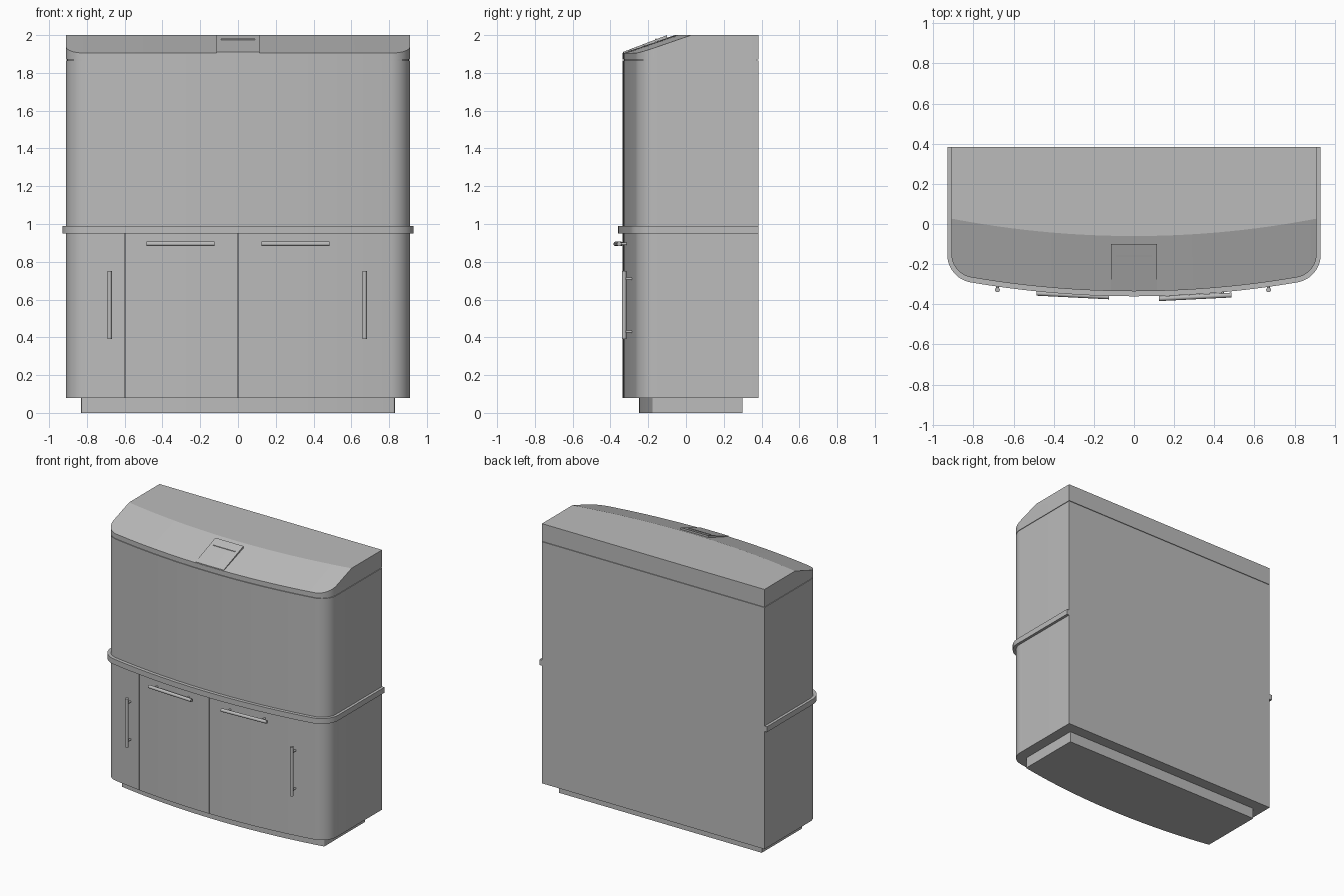
import bpy, bmesh, math
from mathutils import Vector

cube = bpy.data.objects.get("Cube")
if cube:
    bpy.data.objects.remove(cube, do_unlink=True)

GREY = bpy.data.materials.new("cabinet grey")
GREY.use_nodes = True
COLOUR = (0.5, 0.5, 0.5, 1)
GREY.diffuse_color = COLOUR
GREY.node_tree.nodes["Principled BSDF"].inputs["Base Color"].default_value = COLOUR

BOW = 4.8      # radius of the bowed front
BACK = 0.383


def finish(name, bm, angle):
    bmesh.ops.recalc_face_normals(bm, faces=bm.faces)
    mesh = bpy.data.meshes.new(name)
    bm.to_mesh(mesh)
    bm.free()
    mesh.materials.append(GREY)
    obj = bpy.data.objects.new(name, mesh)
    bpy.context.collection.objects.link(obj)
    bpy.ops.object.select_all(action='DESELECT')
    obj.select_set(True)
    bpy.context.view_layer.objects.active = obj
    bpy.ops.object.shade_smooth_by_angle(angle=math.radians(angle))
    return obj


class Plan:
    """Bowed front line with rounded corners, seen from above."""

    def __init__(self, half_width, front_y, corner):
        self.w, self.y0, self.r = half_width, front_y, corner
        self.cx = half_width - corner
        self.mid = front_y + BOW
        self.cy = self.mid - math.sqrt((BOW - corner) ** 2 - self.cx ** 2)
        self.tx = BOW * self.cx / (BOW - corner)

    def arc(self, x):
        return self.mid - math.sqrt(BOW ** 2 - x * x)

    def front(self, x):
        if abs(x) <= self.tx:
            return self.arc(x)
        return self.cy - math.sqrt(max(0, self.r ** 2 - (abs(x) - self.cx) ** 2))

    def stations(self, lo, hi):
        end = math.acos((self.tx - self.cx) / self.r)
        corner = [self.cx + self.r * math.cos(end * i / 12) for i in range(13)]
        bow = [self.tx * (i / 12 - 1) for i in range(1, 24)]
        xs = corner + bow + [-x for x in corner]
        return [lo] + sorted(x for x in xs if lo + 1e-4 < x < hi - 1e-4) + [hi]


def loft(name, plan, section, lo=None, hi=None):
    """Join the (y, z) section at each station across the width."""
    lo = -plan.w if lo is None else lo
    hi = plan.w if hi is None else hi
    bm = bmesh.new()
    rings = [[bm.verts.new((x, y, z)) for y, z in section(x)]
             for x in plan.stations(lo, hi)]
    n = len(rings[0])
    for a, b in zip(rings, rings[1:]):
        for i in range(n):
            j = (i + 1) % n
            bm.faces.new((a[i], a[j], b[j], b[i]))
    bm.faces.new(rings[0])
    bm.faces.new(rings[-1])
    return finish(name, bm, 15)


def slab(name, plan, z0, z1, back=BACK, inset=0.0):
    def section(x):
        f = plan.front(x) + inset
        return [(back, z0), (f, z0), (f, z1), (back, z1)]
    return loft(name, plan, section)


def rods(name, segments):
    bm = bmesh.new()
    for a, b, radius in segments:
        a, b = Vector(a), Vector(b)
        turn = (b - a).to_track_quat('Z', 'Y').to_matrix().to_4x4()
        turn.translation = (a + b) / 2
        bmesh.ops.create_cone(bm, cap_ends=True, segments=16, radius1=radius,
                              radius2=radius, depth=(b - a).length, matrix=turn)
    return finish(name, bm, 30)


body = Plan(0.91, -0.335, 0.12)
core = Plan(0.904, -0.329, 0.114)
trim = Plan(0.93, -0.36, 0.14)
base = Plan(0.83, -0.25, 0.01)

# Plinth, cabinet and tank housing
slab("plinth", base, 0, 0.085, back=0.30)
slab("lower_carcass", body, 0.08, 0.955, inset=0.02)
slab("waist_trim", trim, 0.95, 0.99)
slab("upper_housing", body, 0.985, 1.866)
slab("lid_seam", core, 1.86, 1.875, back=BACK - 0.006)

# Front panels separated by narrow gaps
GAP = 0.0015


def panel_section(x):
    f = body.front(x)
    return [(f + 0.02, 0.08), (f, 0.08), (f, 0.955), (f + 0.02, 0.955)]


for name, lo, hi in (("right_front_panel", -0.91, -0.6 - GAP),
                     ("middle_front_panel", -0.6 + GAP, -GAP),
                     ("left_front_panel", GAP, 0.91)):
    loft(name, body, panel_section, lo, hi)

# Lid with a sloping front that follows the bow
RUN, LOW, TOP = 0.275, 1.905, 2.0


def slope_z(depth):
    return LOW + (TOP - LOW) * depth / RUN


def lid_section(x):
    f, a = body.front(x), body.arc(x)
    return [(BACK, 1.87), (f, 1.87), (f, slope_z(f - a)), (a + RUN, TOP), (BACK, TOP)]


loft("lid", body, lid_section)


# Hatch plate on the slope, with a thin finger lip
def hatch_section(x):
    f = body.front(x) + 0.002
    return [(f, LOW - 0.005), (f, LOW + 0.006), (-0.1, TOP), (-0.1, slope_z(0.22))]


def lip_section(x):
    return [(-0.165, 1.96), (-0.165, 1.979), (-0.155, 1.983), (-0.155, 1.96)]


loft("hatch", body, hatch_section, -0.115, 0.115)
loft("hatch_lip", body, lip_section, -0.09, 0.09)

# Handles: level bars on the middle, upright bars at the sides
for name, side, y_in, y_out in (("right_drawer_handle", -1, -0.363, -0.345),
                                ("left_drawer_handle", 1, -0.372, -0.354)):
    z = 0.895
    parts = [((side * 0.125, y_in, z), (side * 0.485, y_out, z), 0.012)]
    for x in (0.17, 0.44):
        parts.append(((side * x, -0.355, z), (side * x, -0.3, z), 0.007))
    rods(name, parts)

for name, x in (("right_door_handle", -0.68), ("left_door_handle", 0.67)):
    parts = [((x, -0.328, 0.39), (x, -0.328, 0.75), 0.012)]
    for z in (0.43, 0.71):
        parts.append(((x, -0.328, z), (x, -0.27, z), 0.007))
    rods(name, parts)
